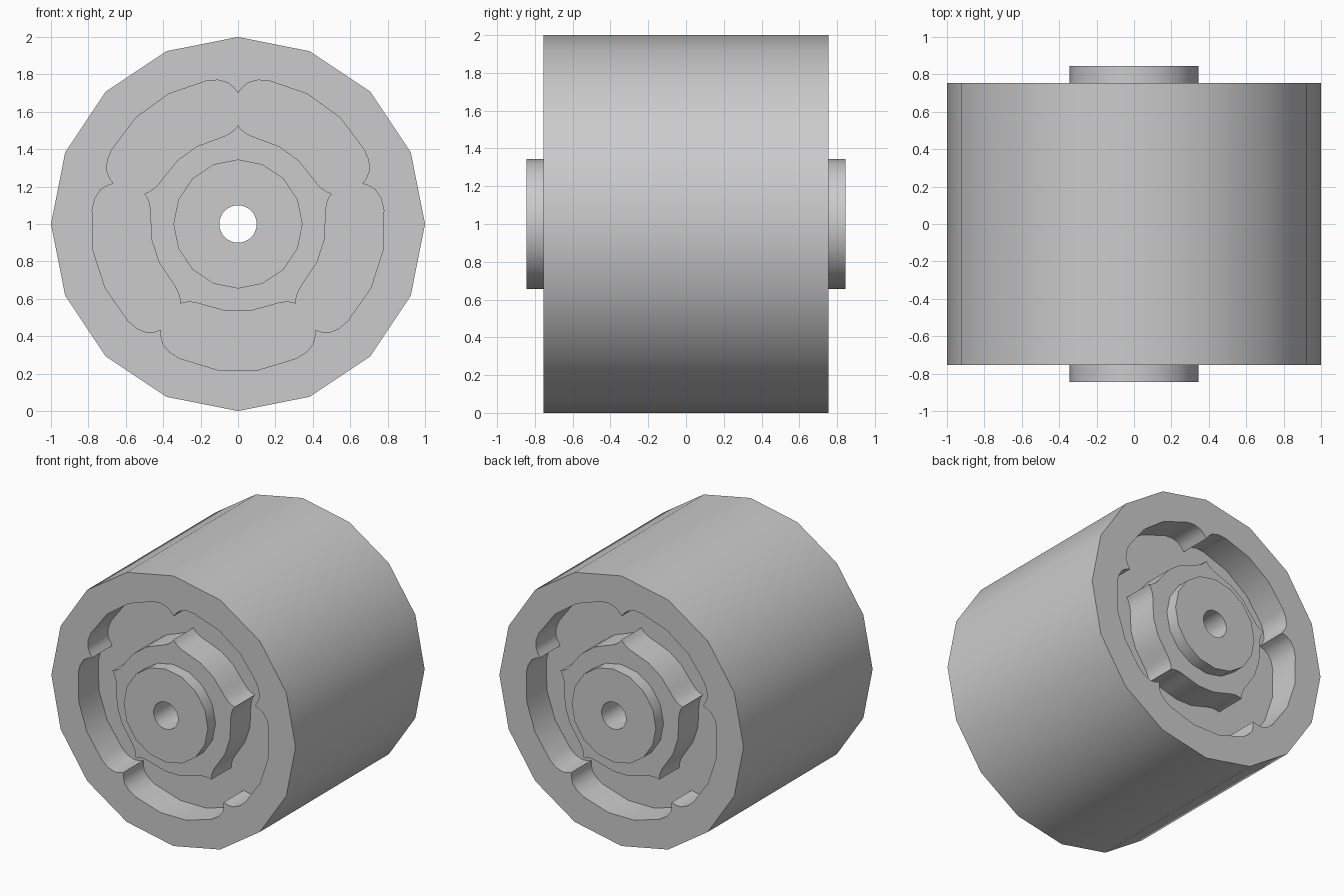
import bpy
import bmesh
from math import sin, cos, radians

cube = bpy.data.objects.get("Cube")
if cube:
    bpy.data.objects.remove(cube, do_unlink=True)

FACE = 0.755      # half width of the drum
HUB_END = 0.845   # half width of the hub
DEPTH = 0.235     # groove depth

grey = bpy.data.materials.new("grey")
grey.use_nodes = True
grey.diffuse_color = (0.6, 0.6, 0.6, 1)
grey.node_tree.nodes["Principled BSDF"].inputs["Base Color"].default_value = (0.6, 0.6, 0.6, 1)


def circle(radius, sides):
    return [(360 * i / sides, radius) for i in range(sides)]


def lobed(half):
    """Five mirrored lobes from (degrees past the cusp, radius) points."""
    lobe = half + [(72 - a, r) for a, r in reversed(half[1:])]
    return [(72 * k + a, r) for k in range(5) for a, r in lobe]


def ring_of_verts(bm, outline, y):
    return [bm.verts.new((r * sin(radians(a)), y, 1 + r * cos(radians(a)))) for a, r in outline]


def bridge(bm, first, second):
    n = len(first)
    for i in range(n):
        j = (i + 1) % n
        bm.faces.new((first[i], first[j], second[j], second[i]))


def finish(name, bm):
    bmesh.ops.recalc_face_normals(bm, faces=bm.faces)
    mesh = bpy.data.meshes.new(name)
    bm.to_mesh(mesh)
    bm.free()
    mesh.materials.append(grey)
    obj = bpy.data.objects.new(name, mesh)
    bpy.context.collection.objects.link(obj)
    return obj


def prism(name, outline, y0, y1):
    bm = bmesh.new()
    a, b = ring_of_verts(bm, outline, y0), ring_of_verts(bm, outline, y1)
    bridge(bm, a, b)
    bm.faces.new(a)
    bm.faces.new(b)
    return finish(name, bm)


def ring_prism(name, outer, inner, y0, y1):
    bm = bmesh.new()
    loops = [ring_of_verts(bm, o, y) for o, y in ((outer, y0), (outer, y1), (inner, y1), (inner, y0))]
    for i in range(4):
        bridge(bm, loops[i], loops[(i + 1) % 4])
    return finish(name, bm)


def combine(target, tool, operation):
    tool.hide_render = True
    mod = target.modifiers.new(operation.title(), 'BOOLEAN')
    mod.operation = operation
    mod.solver = 'EXACT'
    mod.object = tool
    bpy.context.view_layer.objects.active = target
    bpy.ops.object.modifier_apply(modifier=mod.name)
    bpy.data.objects.remove(tool, do_unlink=True)


# Drum with the hub running through it
wheel = prism("roller_wheel", circle(1, 16), -FACE, FACE)
combine(wheel, prism("hub", circle(0.345, 16), -HUB_END, HUB_END), 'UNION')

# Five-lobed groove in both ends
groove_outer = lobed([(0, .70), (1.8, .73), (4, .757), (8, .777), (12.5, .783), (28.2, .788)])
groove_inner = lobed([(0, .527), (2, .505), (5, .487), (9, .475), (15, .468), (28.2, .47)])
for side in (-1, 1):
    cutter = ring_prism("groove_cutter", groove_outer, groove_inner,
                        side * (FACE - DEPTH), side * (FACE + 0.2))
    combine(wheel, cutter, 'DIFFERENCE')

# Axle hole
combine(wheel, prism("axle_cutter", circle(0.1, 32), -1, 1), 'DIFFERENCE')

bpy.ops.object.select_all(action='DESELECT')
wheel.select_set(True)
bpy.context.view_layer.objects.active = wheel
bpy.ops.object.shade_smooth_by_angle(angle=radians(35))
